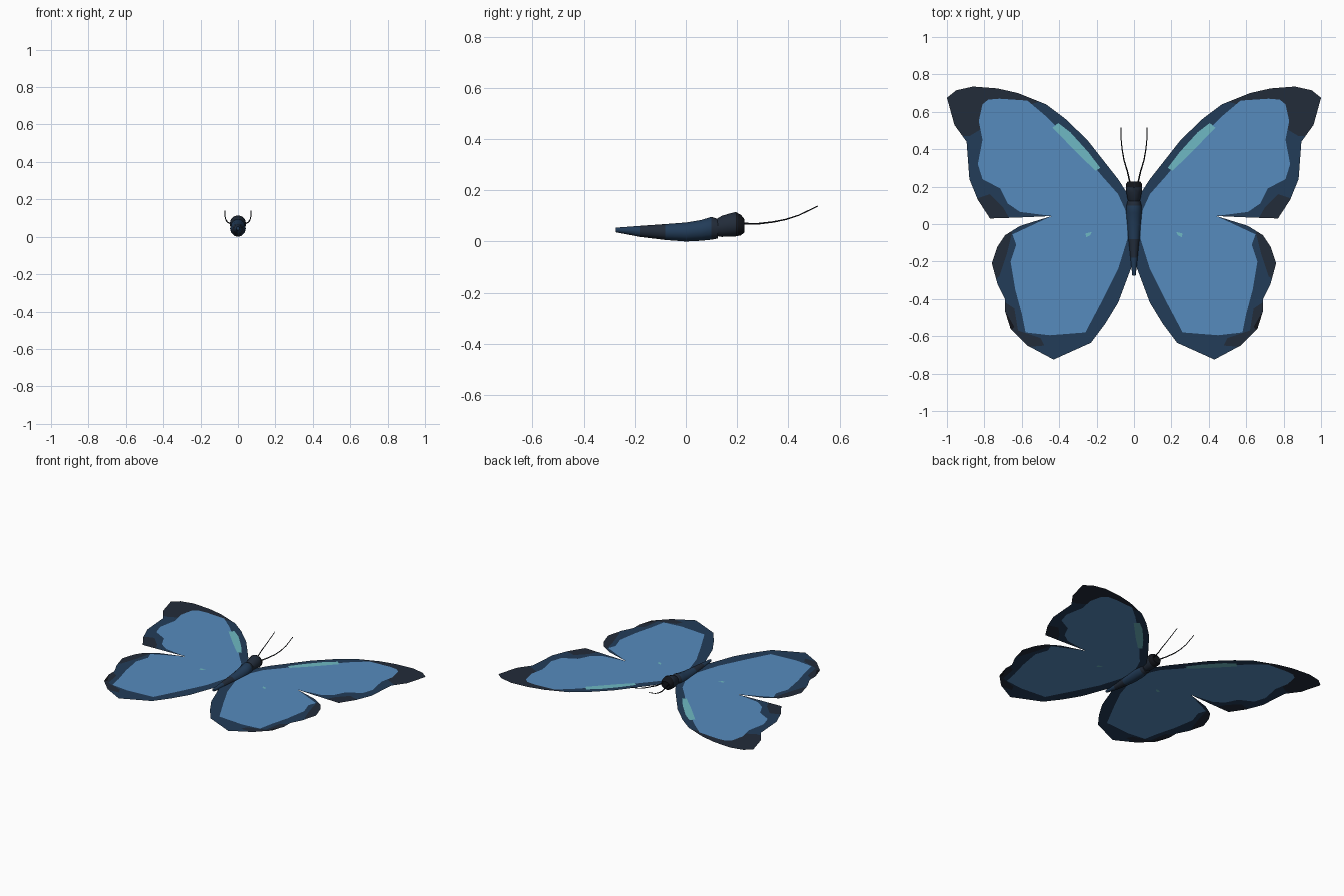
import bpy, bmesh, math
from mathutils import Vector
from mathutils.geometry import delaunay_2d_cdt

if "Cube" in bpy.data.objects:
    bpy.data.objects.remove(bpy.data.objects["Cube"])

WING_Z = 0.043


def material(name, rgb):
    m = bpy.data.materials.new(name)
    m.diffuse_color = (*rgb, 1)
    m.use_nodes = True
    m.node_tree.nodes["Principled BSDF"].inputs["Base Color"].default_value = m.diffuse_color
    return m


NAVY, SLATE, BLACK, BLUE, TEAL = range(5)
MATS = [material("navy", (0.016, 0.045, 0.098)),
        material("slate", (0.016, 0.025, 0.042)),
        material("black", (0.006, 0.007, 0.010)),
        material("wing blue", (0.093, 0.258, 0.515)),
        material("pale teal", (0.156, 0.485, 0.546))]


def new_object(name, data):
    ob = bpy.data.objects.new(name, data)
    bpy.context.collection.objects.link(ob)
    for m in MATS:
        data.materials.append(m)
    return ob


def inside(p, poly):
    hit = False
    for a, b in zip(poly, poly[1:] + poly[:1]):
        if (a[1] > p[1]) != (b[1] > p[1]):
            if p[0] < a[0] + (p[1] - a[1]) * (b[0] - a[0]) / (b[1] - a[1]):
                hit = not hit
    return hit


# Colour regions of a right wing, later ones lie over earlier ones
REGIONS = [
    # dark wing tip, rear corner and hind margin
    (SLATE, [(0.50, 0.655), (0.6, 0.8), (1.1, 0.8), (1.1, 0.5), (0.93, 0.47),
             (0.88, 0.47), (0.83, 0.50), (0.7, 0.6)]),
    (SLATE, [(0.65, 0.0), (0.7, 0.09), (0.77, 0.16), (0.86, 0.13), (0.82, 0.0)]),
    (SLATE, [(0.65, -0.04), (0.8, -0.04), (0.8, -0.33), (0.72, -0.28), (0.68, -0.16)]),
    (SLATE, [(0.70, -0.41), (0.64, -0.45), (0.62, -0.57), (0.5, -0.61),
             (0.48, -0.65), (0.6, -0.66), (0.76, -0.5)]),
    (BLACK, [(0.68, -0.48), (0.64, -0.55), (0.68, -0.6), (0.72, -0.5)]),
    # blue field
    (BLUE, [(0.83, 0.55), (0.81, 0.64), (0.78, 0.665), (0.72, 0.67), (0.57, 0.66),
            (0.475, 0.58), (0.29, 0.40), (0.165, 0.25), (0.085, 0.16), (0.035, 0.05),
            (0.035, -0.08), (0.085, -0.24), (0.165, -0.40), (0.26, -0.58),
            (0.45, -0.595), (0.58, -0.58), (0.60, -0.48), (0.635, -0.35),
            (0.66, -0.2), (0.63, -0.11), (0.65, -0.055), (0.44, 0.043),
            (0.61, 0.065), (0.675, 0.11), (0.715, 0.19), (0.81, 0.24),
            (0.835, 0.32), (0.81, 0.45)]),
    # teal streak and spot
    (TEAL, [(0.435, 0.515), (0.405, 0.54), (0.34, 0.49), (0.245, 0.385),
            (0.18, 0.30), (0.205, 0.285), (0.29, 0.365)]),
    (TEAL, [(0.225, -0.042), (0.26, -0.05), (0.255, -0.07), (0.235, -0.06)]),
]


def wing(name, outline):
    pts, edges = [], []
    for poly in [outline] + [r[1] for r in REGIONS]:
        n, k = len(pts), len(poly)
        pts += [Vector(p) for p in poly]
        edges += [(n + i, n + (i + 1) % k) for i in range(k)]
    verts, _, tris, *_ = delaunay_2d_cdt(pts, edges, [], 0, 1e-5)
    bm = bmesh.new()
    bv = [bm.verts.new((v.x, v.y, WING_Z)) for v in verts]
    for t in tris:
        c = sum((verts[i] for i in t), Vector((0, 0))) / len(t)
        if not inside(c, outline):
            continue
        f = bm.faces.new([bv[i] for i in t])
        for idx, poly in REGIONS:
            if inside(c, poly):
                f.material_index = idx
    bmesh.ops.delete(bm, geom=[v for v in bm.verts if not v.link_faces], context='VERTS')
    me = bpy.data.meshes.new(name)
    bm.to_mesh(me)
    bm.free()
    ob = new_object(name, me)
    ob.modifiers.new("mirror", 'MIRROR').use_mirror_merge = False


# Wings, flat sheets sharing a seam from the notch to the body
wing("forewings", [
    (0.02, 0.02), (0.02, 0.14), (0.085, 0.24), (0.25, 0.45), (0.37, 0.565), (0.47, 0.64),
    (0.62, 0.70), (0.73, 0.725), (0.86, 0.735), (0.95, 0.715), (1.0, 0.675),
    (0.96, 0.53), (0.895, 0.44), (0.88, 0.24), (0.835, 0.13), (0.77, 0.03),
    (0.62, 0.035), (0.44, 0.043)])
wing("hindwings", [
    (0.02, 0.02), (0.44, 0.043), (0.61, -0.01), (0.69, -0.06), (0.73, -0.12),
    (0.76, -0.21), (0.73, -0.32), (0.69, -0.40), (0.69, -0.465), (0.66, -0.56),
    (0.57, -0.65), (0.43, -0.725), (0.23, -0.635), (0.155, -0.535),
    (0.085, -0.42), (0.01, -0.22)])


def loft(name, rings, colour, sides=12):
    """Elliptical rings along y: (y, half width, bottom z, top z)."""
    bm = bmesh.new()
    loops = []
    for y, w, lo, hi in rings:
        loops.append([bm.verts.new((w * math.cos(a), y, (lo + hi) / 2 + (hi - lo) / 2 * math.sin(a)))
                      for a in (2 * math.pi * i / sides for i in range(sides))])
    for a, b in zip(loops, loops[1:]):
        for i in range(sides):
            j = (i + 1) % sides
            bm.faces.new((a[i], a[j], b[j], b[i]))
    bm.faces.new(loops[0])
    bm.faces.new(loops[-1])
    bmesh.ops.recalc_face_normals(bm, faces=bm.faces)
    for f in bm.faces:
        f.material_index = colour(f.calc_center_median())
    me = bpy.data.meshes.new(name)
    bm.to_mesh(me)
    bm.free()
    ob = new_object(name, me)
    bpy.ops.object.select_all(action='DESELECT')
    ob.select_set(True)
    bpy.context.view_layer.objects.active = ob
    bpy.ops.object.shade_smooth_by_angle(angle=math.radians(40))


# Thorax and abdomen, with a dark band
loft("body", [
    (-0.275, 0.009, 0.036, 0.054), (-0.18, 0.02, 0.018, 0.061),
    (-0.08, 0.031, 0.006, 0.068), (0.0, 0.038, 0.0, 0.074),
    (0.06, 0.042, 0.003, 0.084), (0.10, 0.04, 0.007, 0.096),
    (0.125, 0.033, 0.012, 0.088)],
    lambda c: SLATE if -0.18 < c.y < -0.08 or c.y > 0.1 else NAVY)

# Head
loft("head", [
    (0.115, 0.028, 0.022, 0.085), (0.14, 0.036, 0.018, 0.1),
    (0.17, 0.041, 0.019, 0.109), (0.195, 0.044, 0.02, 0.115),
    (0.215, 0.042, 0.024, 0.104), (0.228, 0.034, 0.035, 0.088)],
    lambda c: SLATE if c.y < 0.19 else BLACK)

# Antennae
for side, label in ((1, "right"), (-1, "left")):
    cu = bpy.data.curves.new(label + "_antenna", 'CURVE')
    cu.dimensions = '3D'
    cu.bevel_depth = 0.004
    cu.bevel_resolution = 1
    cu.use_fill_caps = True
    path = [(0.02, 0.215, 0.07), (0.035, 0.28, 0.069), (0.053, 0.34, 0.076),
            (0.062, 0.39, 0.086), (0.068, 0.44, 0.102), (0.07, 0.515, 0.138)]
    sp = cu.splines.new('POLY')
    sp.points.add(len(path) - 1)
    for i, (p, (x, y, z)) in enumerate(zip(sp.points, path)):
        p.co = (side * x, y, z, 1)
        p.radius = 1.0 - 0.08 * i
    ob = new_object(label + "_antenna", cu)
    sp.material_index = BLACK
